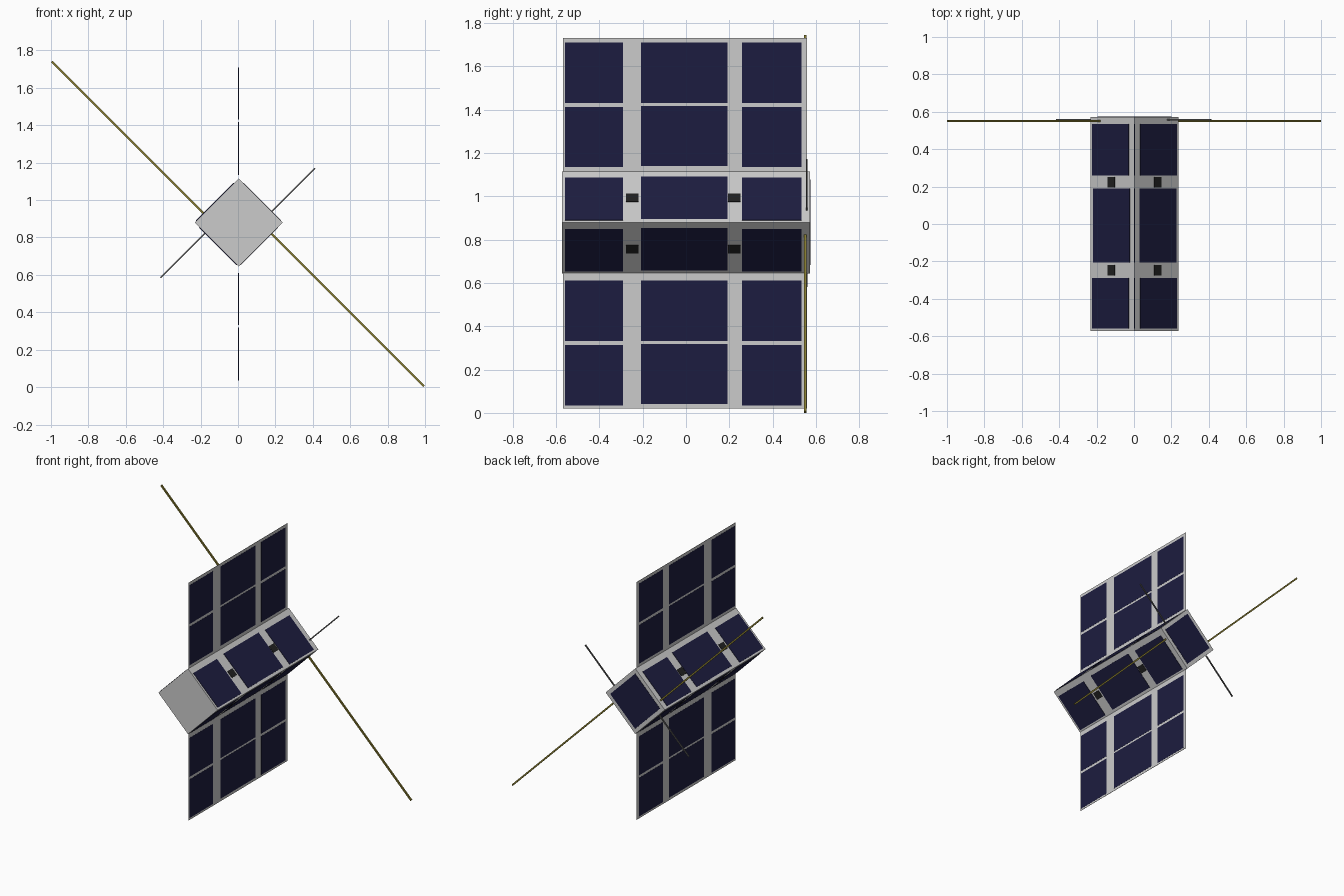
import bpy
from math import radians, cos, sin, hypot, atan2, pi
from mathutils import Matrix

if "Cube" in bpy.data.objects:
    bpy.data.objects.remove(bpy.data.objects["Cube"])


def material(name, rgb):
    m = bpy.data.materials.new(name)
    m.diffuse_color = (*rgb, 1)
    m.use_nodes = True
    m.node_tree.nodes["Principled BSDF"].inputs["Base Color"].default_value = m.diffuse_color
    return m


CELL = material("solar_cell_navy", (0.012, 0.012, 0.05))
BLACK = material("sensor_black", (0.015, 0.015, 0.015))
YELLOW = material("antenna_yellow", (0.24, 0.20, 0.03))
DARK = material("antenna_grey", (0.12, 0.12, 0.12))

CX, CZ = 0.003, 0.88          # body axis
SIDE, HALF_Y = 0.333, 0.573   # body section and half length
HALF_DIAG = SIDE / 2 ** 0.5
COLUMNS = [(-0.558, -0.290), (-0.207, 0.191), (0.258, 0.534)]


def box(name, centre, dims, turn=0.0, mat=None):
    """Box turned about the y axis."""
    bpy.ops.mesh.primitive_cube_add(size=1)
    ob = bpy.context.object
    ob.name = name
    ob.data.transform(Matrix.Diagonal((*dims, 1)))
    ob.location = centre
    ob.rotation_euler = (0, turn, 0)
    if mat:
        ob.data.materials.append(mat)
    return ob


# Long square body standing on its corner
box("body", (CX, 0, CZ), (SIDE, 2 * HALF_Y, SIDE), radians(45))

# Solar cells and small black sensors on the four long faces
for a in (radians(d) for d in (45, 135, 225, 315)):
    down = 1 if cos(a) > 0 else -1

    def on_face(shift, y):
        d, s = SIDE / 2, shift * down
        return (CX + d * cos(a) + s * sin(a), y, CZ + d * sin(a) - s * cos(a))

    for i, (y0, y1) in enumerate(COLUMNS):
        shift = 0.008 if i == 1 else 0.015
        box("body_cell", on_face(shift, (y0 + y1) / 2),
            (0.277, y1 - y0, 0.005), pi / 2 - a, CELL)
    for y in (-0.248, 0.223):
        box("body_sensor", on_face(0.008, y), (0.053, 0.056, 0.006), pi / 2 - a, BLACK)

# Single cell on the rear end
box("rear_cell", (CX, HALF_Y, CZ), (0.28, 0.004, 0.28), radians(45), CELL)

# Upright solar wings on the top and bottom corners, cells on both sides
WINGS = {
    "upper_wing": (CZ + HALF_DIAG - 0.002, 1.731, [(1.431, 1.710), (1.134, 1.412)]),
    "lower_wing": (0.021, CZ - HALF_DIAG + 0.002, [(0.331, 0.611), (0.035, 0.313)]),
}
for name, (z0, z1, rows) in WINGS.items():
    box(name, (CX, -0.004, (z0 + z1) / 2), (0.002, 1.127, z1 - z0))
    for r, (b, t) in enumerate(rows):
        for i, (y0, y1) in enumerate(COLUMNS):
            lift = 0.005 if i == 1 and r == 1 else 0
            for s in (-1, 1):
                box(name + "_cell", (CX + s * 0.0013, (y0 + y1) / 2, (b + t) / 2 + lift),
                    (0.001, y1 - y0, t - b), 0, CELL)


def antenna(name, start, end, y, width, mat):
    """Thin straight strip in the xz plane."""
    dx, dz = end[0] - start[0], end[1] - start[1]
    box(name, ((start[0] + end[0]) / 2, y, (start[1] + end[1]) / 2),
        (hypot(dx, dz), width, width), -atan2(dz, dx), mat)


# Two long and two short antennas near the rear
antenna("long_antenna_left", (-0.175, 0.919), (-0.996, 1.740), 0.55, 0.011, YELLOW)
antenna("long_antenna_right", (0.178, 0.821), (0.995, 0.004), 0.55, 0.011, YELLOW)
antenna("short_antenna_right", (0.178, 0.936), (0.412, 1.170), 0.557, 0.008, DARK)
antenna("short_antenna_left", (-0.178, 0.821), (-0.414, 0.585), 0.557, 0.008, DARK)
